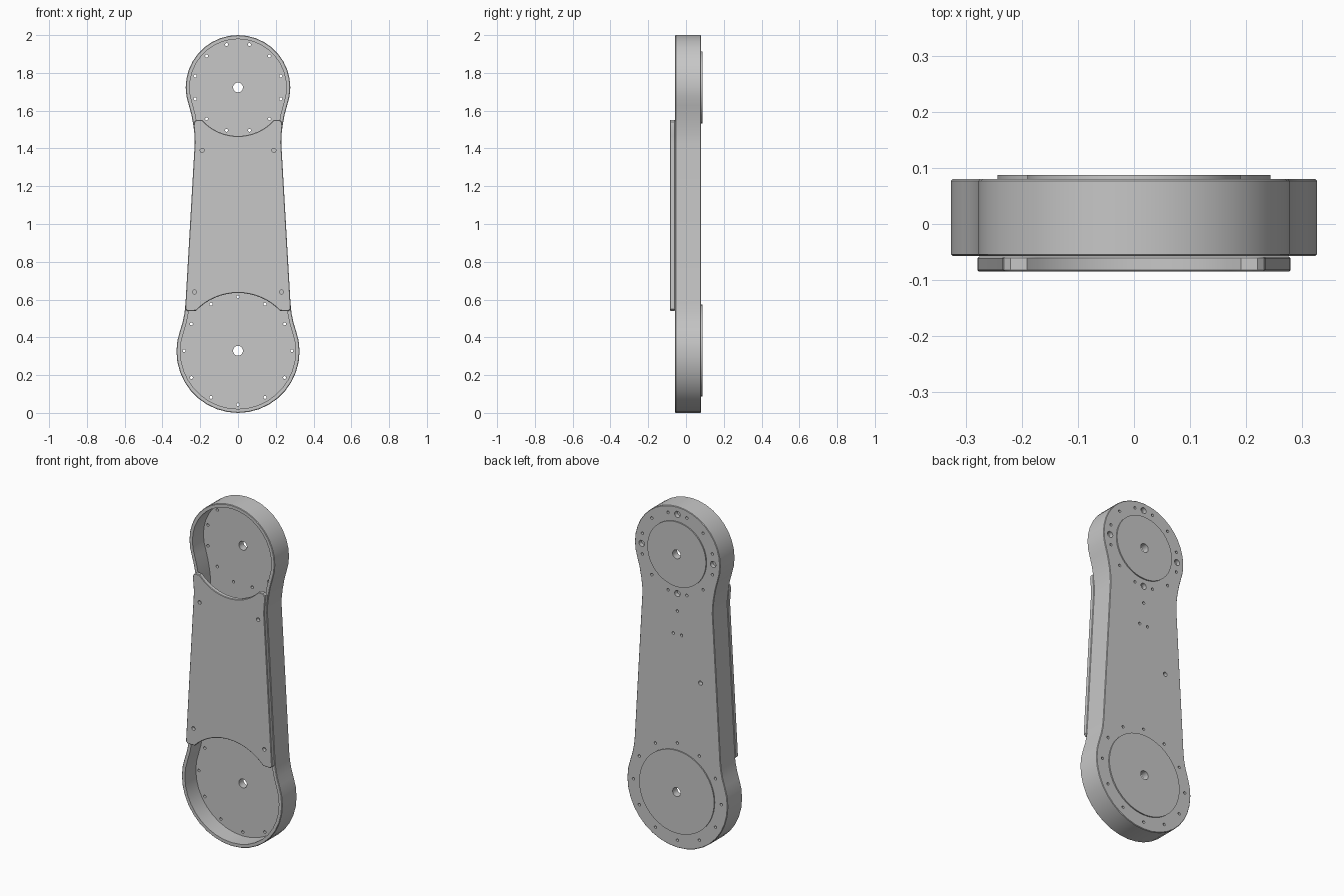
import bpy, bmesh, math
from mathutils import Matrix, Vector

if "Cube" in bpy.data.objects:
    bpy.data.objects.remove(bpy.data.objects["Cube"], do_unlink=True)

grey = bpy.data.materials.new("machined grey")
grey.use_nodes = True
grey.diffuse_color = (0.57, 0.57, 0.57, 1)
grey.node_tree.nodes["Principled BSDF"].inputs["Base Color"].default_value = grey.diffuse_color

TOP, TOP_R = 1.723, 0.277      # upper joint height and radius
LOW, LOW_R = 0.326, 0.326      # lower joint height and radius
FRONT, BACK, FLOOR = -0.057, 0.08, 0.045


def make_object(name, bm):
    bmesh.ops.recalc_face_normals(bm, faces=bm.faces[:])
    mesh = bpy.data.meshes.new(name)
    bm.to_mesh(mesh)
    bm.free()
    mesh.materials.append(grey)
    obj = bpy.data.objects.new(name, mesh)
    bpy.context.collection.objects.link(obj)
    return obj


def prism(name, points, y0, y1):
    """Extrude an XZ outline from y0 to y1."""
    bm = bmesh.new()
    face = bm.faces.new([bm.verts.new((x, y0, z)) for x, z in points])
    ext = bmesh.ops.extrude_face_region(bm, geom=[face])["geom"]
    verts = [v for v in ext if isinstance(v, bmesh.types.BMVert)]
    bmesh.ops.translate(bm, verts=verts, vec=(0, y1 - y0, 0))
    return make_object(name, bm)


def arc(cz, r, a0, a1, steps):
    angles = [math.radians(a0 + (a1 - a0) * i / steps) for i in range(steps + 1)]
    return [(r * math.cos(a), cz + r * math.sin(a)) for a in angles]


def mirror(points):
    return [(-x, z) for x, z in reversed(points)]


def arm_outline(inset=0):
    neck = [(0.247, 1.58), (0.236, 1.52), (0.23, 1.47), (0.229, 1.43),
            (0.278, 0.58), (0.283, 0.53), (0.293, 0.48)]
    neck = [(x - inset, z) for x, z in neck]
    return (arc(TOP, TOP_R - inset, 200, -20, 22) + neck
            + arc(LOW, LOW_R - inset, 20, -200, 22) + mirror(neck))


def add_hole(bm, x, z, r, y0, y1, sides=12):
    matrix = Matrix.Translation(Vector((x, (y0 + y1) / 2, z))) @ Matrix.Rotation(math.pi / 2, 4, 'X')
    bmesh.ops.create_cone(bm, cap_ends=True, segments=sides, radius1=r, radius2=r,
                          depth=y1 - y0, matrix=matrix)


def bevel(obj, width):
    mod = obj.modifiers.new("soft edge", 'BEVEL')
    mod.width, mod.segments = width, 1
    mod.limit_method, mod.angle_limit = 'ANGLE', math.radians(50)


def cut(obj, cutter):
    mod = obj.modifiers.new("cut", 'BOOLEAN')
    mod.operation, mod.solver, mod.object = 'DIFFERENCE', 'EXACT', cutter


def finish(obj):
    """Apply modifiers and smooth the curved walls."""
    bpy.context.view_layer.update()
    graph = bpy.context.evaluated_depsgraph_get()
    mesh = bpy.data.meshes.new_from_object(obj.evaluated_get(graph))
    obj.modifiers.clear()
    obj.data = mesh
    bpy.ops.object.select_all(action='DESELECT')
    obj.select_set(True)
    bpy.context.view_layer.objects.active = obj
    bpy.ops.object.shade_smooth_by_angle(angle=math.radians(32))


# Hollow arm housing
housing = prism("arm_housing", arm_outline(), FRONT, BACK)
cavity = prism("cavity_cutter", arm_outline(0.021), FRONT - 0.05, FLOOR)

# Holes: axle bores, bolt rings, dowel holes and small blind holes on the back
bm = bmesh.new()
for cz, ring, shift in ((TOP, 0.235, 15), (LOW + 0.003, 0.285, 0)):
    add_hole(bm, 0, cz, 0.026, -0.2, 0.2, 24)
    for i in range(12):
        a = math.radians(shift + 30 * i)
        add_hole(bm, ring * math.cos(a), cz + ring * math.sin(a), 0.008, -0.04, 0.2)
for i in range(4):
    a = math.radians(90 * i)
    add_hole(bm, 0.232 * math.cos(a), TOP + 0.232 * math.sin(a), 0.018, 0.055, 0.2, 16)
for x, z, r in ((0, 1.388, 0.008), (0.027, 1.252, 0.008), (-0.027, 1.252, 0.008), (-0.15, 1.006, 0.013)):
    add_hole(bm, x, z, r, 0.055, 0.2)
holes = make_object("hole_cutter", bm)

bevel(housing, 0.003)
cut(housing, cavity)
cut(housing, holes)
finish(housing)

# Raised discs on the back of each joint
for name, cz, r in (("upper_back_disc", TOP, 0.19), ("lower_back_disc", LOW + 0.004, 0.243)):
    disc = prism(name, arc(cz, r, 0, 352.5, 47), BACK - 0.002, BACK + 0.007)
    cut(disc, holes)
    finish(disc)

# Front cover with concave ends that clear the joints
right_side = [(0.248, 0.54), (0.268, 0.54), (0.279, 0.55), (0.278, 0.58),
              (0.229, 1.43), (0.23, 1.47), (0.235, 1.52), (0.232, 1.54), (0.22, 1.551), (0.205, 1.551)]
cover = prism("front_cover", mirror(right_side) + arc(LOW, 0.309, 136, 44, 16) + right_side
              + arc(TOP, 0.257, 318, 222, 16), -0.085, FRONT - 0.001)
bm = bmesh.new()
for side in (-1, 1):
    for x, z in ((0.19, 1.39), (0.23, 0.64)):
        add_hole(bm, side * x, z, 0.011, -0.2, -0.065)
screws = make_object("screw_hole_cutter", bm)
bevel(cover, 0.003)
cut(cover, screws)
finish(cover)

for cutter in (cavity, holes, screws):
    bpy.data.objects.remove(cutter, do_unlink=True)
